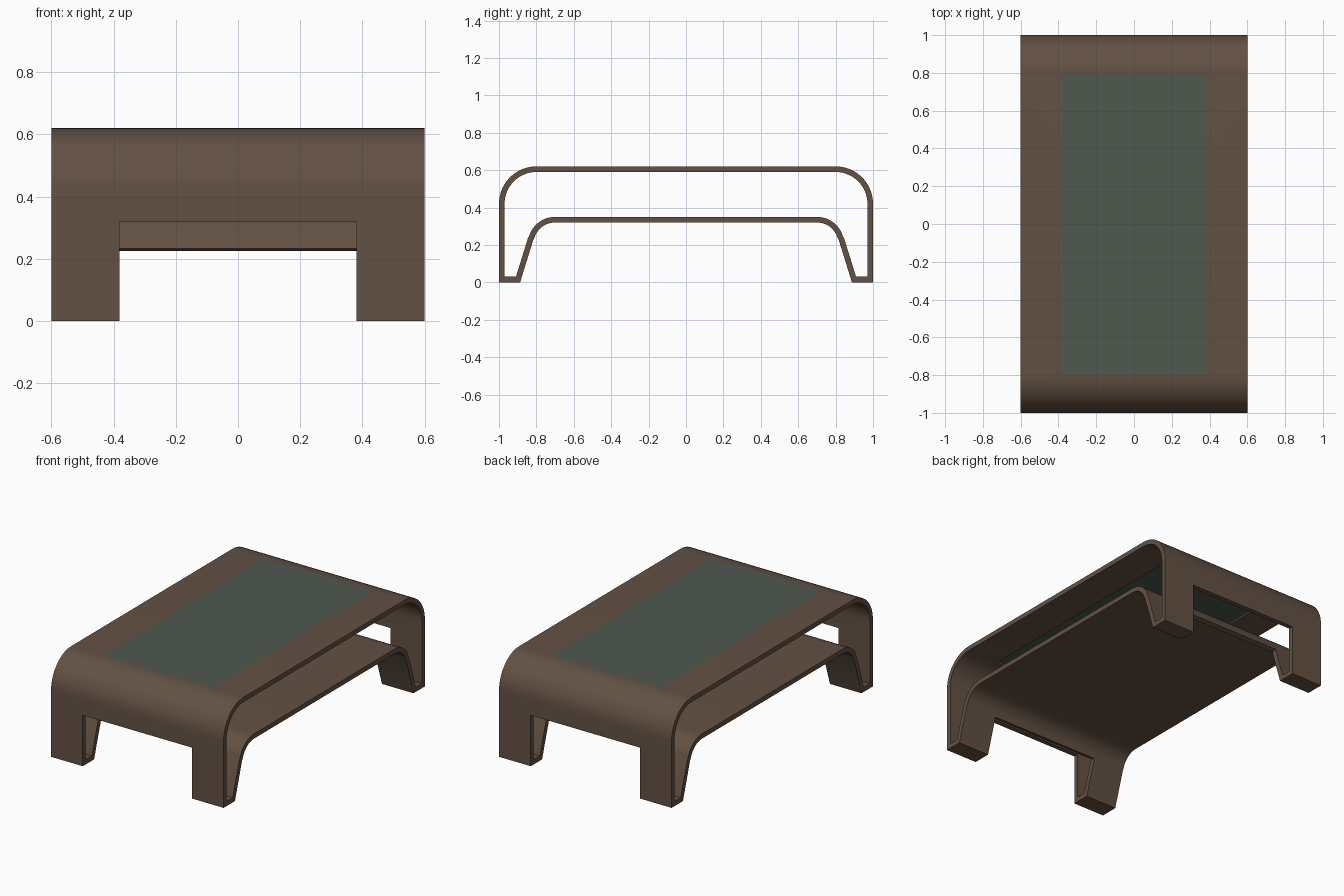
import bpy, bmesh, math

if "Cube" in bpy.data.objects:
    bpy.data.objects.remove(bpy.data.objects["Cube"])

T = 0.03            # sheet thickness
W, C = 0.60, 0.38   # half width, half width of cut-outs
STEPS = 14


def material(name, rgb):
    m = bpy.data.materials.new(name)
    m.diffuse_color = (*rgb, 1)
    m.use_nodes = True
    m.node_tree.nodes["Principled BSDF"].inputs["Base Color"].default_value = m.diffuse_color
    return m


brown = material("brown wood", (0.125, 0.082, 0.057))
green = material("dark green glass", (0.077, 0.098, 0.078))


def arc(cy, cz, r_out, r_in, a0, a1):
    """Paired outside / inside points along an arc."""
    pts = []
    for k in range(STEPS + 1):
        a = math.radians(a0 + (a1 - a0) * k / STEPS)
        c, s = math.cos(a), math.sin(a)
        pts.append(((cy + r_out * c, cz + r_out * s), (cy + r_in * c, cz + r_in * s)))
    return pts


# Half of the looped sheet profile (y, z), y < 0: top corner, end panel, foot, shelf corner
SLOPE = 0.31                                   # lean of the inner leg sheet
tilt = 180 - math.degrees(math.atan(SLOPE))    # direction normal to the leaning sheet
ny, nz = math.cos(math.radians(tilt)), math.sin(math.radians(tilt))
foot_y = -0.887
cut_z = 0.225
cut_y = foot_y + SLOPE * cut_z
half = arc(-0.8, 0.42, 0.2, 0.2 - T, 90, 180)
half.append(((-1, 0.32), (-1 + T, 0.32)))
half.append(((-1, 0), (-1 + T, T)))
half.append(((foot_y, 0), (foot_y + SLOPE * T - T * math.hypot(1, SLOPE), T)))
half.append(((cut_y, cut_z), (cut_y + T * ny, cut_z + T * nz)))
half += arc(-0.70, 0.32 - 0.115, 0.115, 0.115 + T, tilt, 90)

loop = half + [((-o[0], o[1]), (-i[0], i[1])) for o, i in reversed(half)]
n, h = len(loop), len(half)

# Openings in the middle column: both leg gaps and the glass hole
gap = [STEPS + 1, STEPS + 2, STEPS + 3]
open_segments = set(gap + [2 * h - 2 - g for g in gap] + [n - 1])
xs = [-W, -C, C, W]


def solid(i, j):
    return 0 <= j < 3 and not (j == 1 and i % n in open_segments)


bm = bmesh.new()
cache = {}


def v(i, j, side):
    key = (i % n, j, side)
    if key not in cache:
        y, z = loop[i % n][side]
        cache[key] = bm.verts.new((xs[j], y, z))
    return cache[key]


for i in range(n):
    for j in range(3):
        if not solid(i, j):
            continue
        for s in (0, 1):
            bm.faces.new([v(i, j, s), v(i + 1, j, s), v(i + 1, j + 1, s), v(i, j + 1, s)])
        # walls along exposed edges
        for dj, e in ((-1, j), (1, j + 1)):
            if not solid(i, j + dj):
                bm.faces.new([v(i, e, 0), v(i + 1, e, 0), v(i + 1, e, 1), v(i, e, 1)])
        for di, e in ((-1, i), (1, i + 1)):
            if not solid(i + di, j):
                bm.faces.new([v(e, j, 0), v(e, j + 1, 0), v(e, j + 1, 1), v(e, j, 1)])
bmesh.ops.recalc_face_normals(bm, faces=bm.faces[:])
mesh = bpy.data.meshes.new("table_frame")
bm.to_mesh(mesh)
bm.free()
mesh.materials.append(brown)
frame = bpy.data.objects.new("table_frame", mesh)
bpy.context.collection.objects.link(frame)
bpy.context.view_layer.objects.active = frame
frame.select_set(True)
bpy.ops.object.shade_smooth_by_angle(angle=math.radians(30))

# Glass panel set flush in the top
bpy.ops.mesh.primitive_cube_add(size=1, location=(0, 0, 0.61))
glass = bpy.context.object
glass.name = "glass_top"
glass.scale = (2 * C, 1.6, 0.02)
glass.data.materials.append(green)
